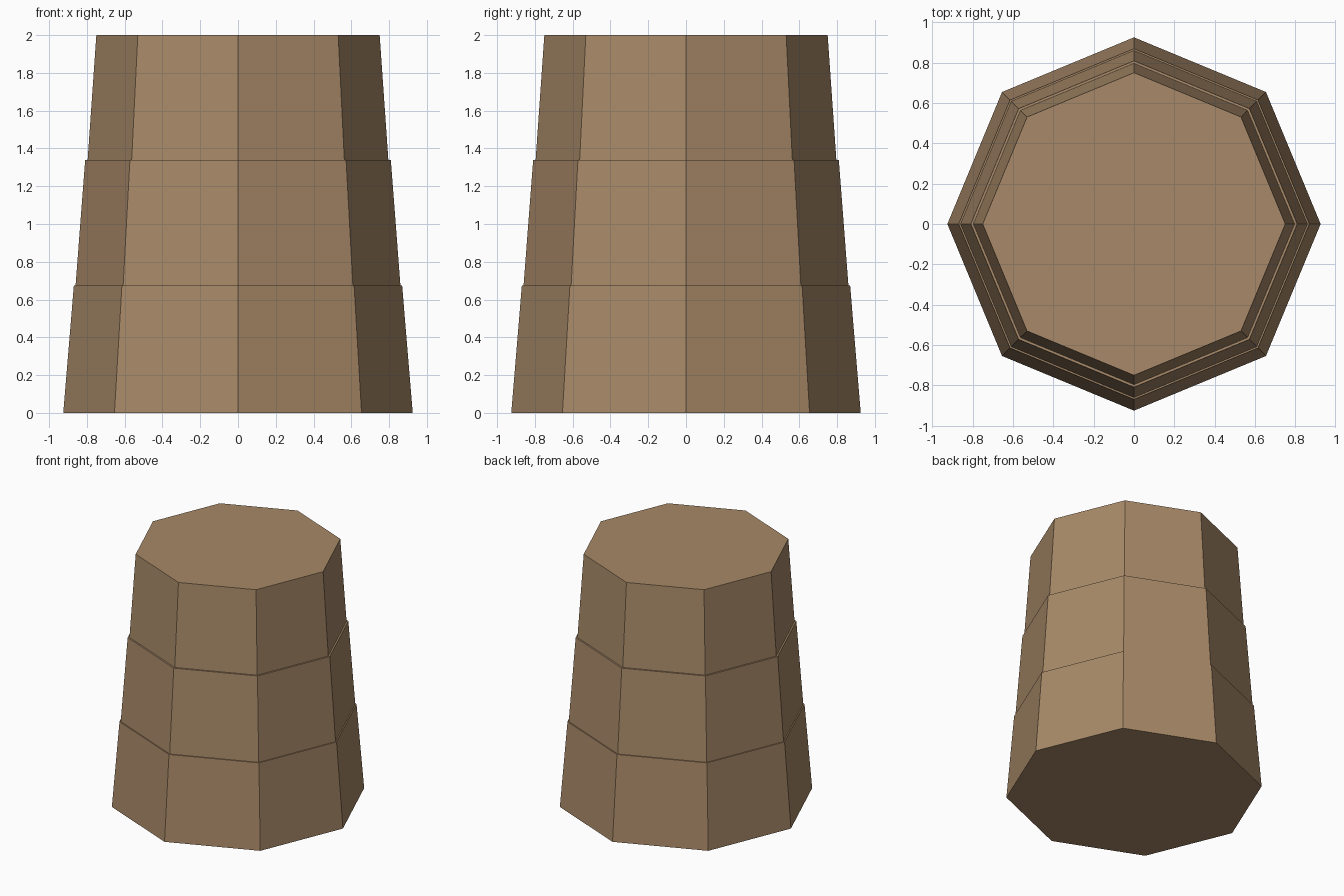
import bpy, math

if "Cube" in bpy.data.objects:
    bpy.data.objects.remove(bpy.data.objects["Cube"])

# One brown for the whole trunk
mat = bpy.data.materials.new("bark brown")
mat.diffuse_color = (0.39, 0.25, 0.138, 1.0)
mat.use_nodes = True
mat.node_tree.nodes["Principled BSDF"].inputs["Base Color"].default_value = mat.diffuse_color

# Stacked eight-sided tapered segments: z bottom, z top, radius bottom, radius top
SEGMENTS = [
    ("lower_segment", 0.0, 0.675, 0.925, 0.869),
    ("middle_segment", 0.675, 1.34, 0.860, 0.809),
    ("upper_segment", 1.34, 2.0, 0.796, 0.75),
]

def tapered_segment(name, z0, z1, r0, r1, sides=8):
    ring = [2 * math.pi * i / sides for i in range(sides)]
    verts = [(r * math.cos(a), r * math.sin(a), z)
             for r, z in ((r0, z0), (r1, z1)) for a in ring]
    faces = [(i, (i + 1) % sides, (i + 1) % sides + sides, i + sides)
             for i in range(sides)]
    faces += [tuple(reversed(range(sides))), tuple(range(sides, 2 * sides))]
    mesh = bpy.data.meshes.new(name)
    mesh.from_pydata(verts, [], faces)
    mesh.materials.append(mat)
    obj = bpy.data.objects.new(name, mesh)
    bpy.context.collection.objects.link(obj)
    return obj

for segment in SEGMENTS:
    tapered_segment(*segment)
